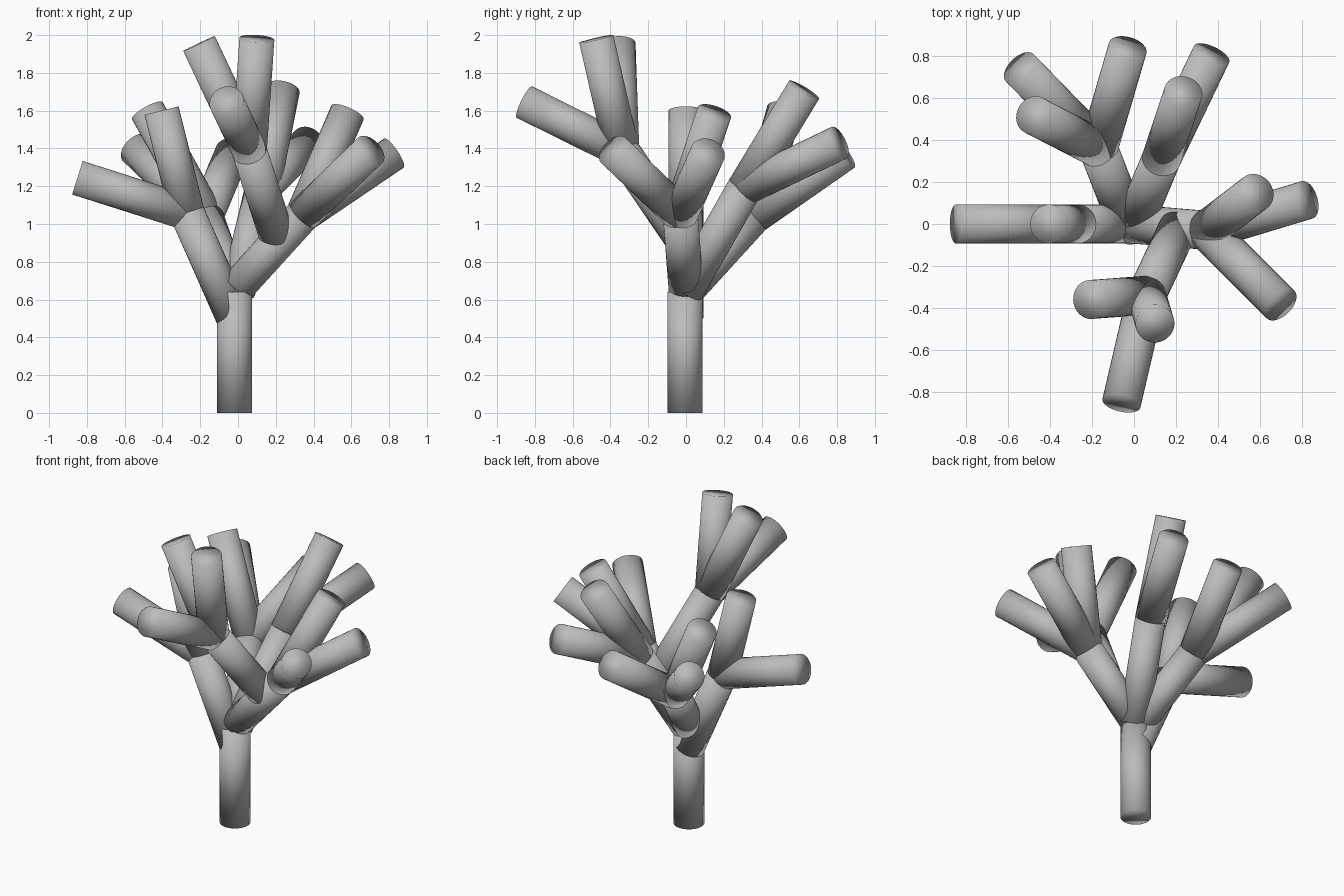
import bpy
from mathutils import Vector

cube = bpy.data.objects.get("Cube")
if cube:
    bpy.data.objects.remove(cube, do_unlink=True)

RADIUS = 0.093

# Single grey colour
grey = bpy.data.materials.new("bark_grey")
grey.use_nodes = True
colour = (0.5, 0.5, 0.5, 1)
grey.diffuse_color = colour
grey.node_tree.nodes["Principled BSDF"].inputs["Base Color"].default_value = colour


def limb(name, start, end):
    """Flat-ended, softly shaded cylinder between two points."""
    a, b = Vector(start), Vector(end)
    axis = b - a
    bpy.ops.mesh.primitive_cylinder_add(vertices=32, radius=RADIUS, depth=axis.length,
                                        location=(a + b) / 2)
    ob = bpy.context.object
    ob.name = name
    ob.rotation_euler = axis.to_track_quat('Z', 'Y').to_euler()
    ob.data.materials.append(grey)
    bpy.ops.object.shade_smooth()
    return ob


# Trunk
limb("trunk", (-0.018, -0.005, 0), (-0.018, -0.005, 0.64))

# Main branches: base, fork point, tips of the twigs
branches = {
    "right_branch": ((-0.026, 0, 0.51), (-0.27, 0, 1.06),
                     [(-0.85, 0, 1.245), (-0.405, 0, 1.6)]),
    "left_branch": ((-0.01, 0, 0.66), (0.345, -0.03, 1.05),
                    [(0.825, 0.115, 1.375), (0.7, -0.385, 1.39), (0.58, 0.15, 1.59)]),
    "front_branch": ((0.21, -0.02, 0.92), (0.06, -0.34, 1.39),
                     [(-0.06, -0.855, 1.645), (0.1, -0.475, 1.98), (-0.206, -0.36, 1.955)]),
    "back_right_branch": ((-0.03, 0, 0.645), (-0.17, 0.36, 1.04),
                          [(-0.545, 0.745, 1.4), (-0.48, 0.52, 1.6), (-0.03, 0.84, 1.375)]),
    "back_left_branch": ((0, 0, 0.645), (0.13, 0.31, 1.19),
                         [(0.37, 0.81, 1.43), (0.235, 0.625, 1.71)]),
}
for name, (base, fork, tips) in branches.items():
    limb(name, base, fork)
    for i, tip in enumerate(tips, 1):
        limb(f"{name}_twig_{i}", fork, tip)
